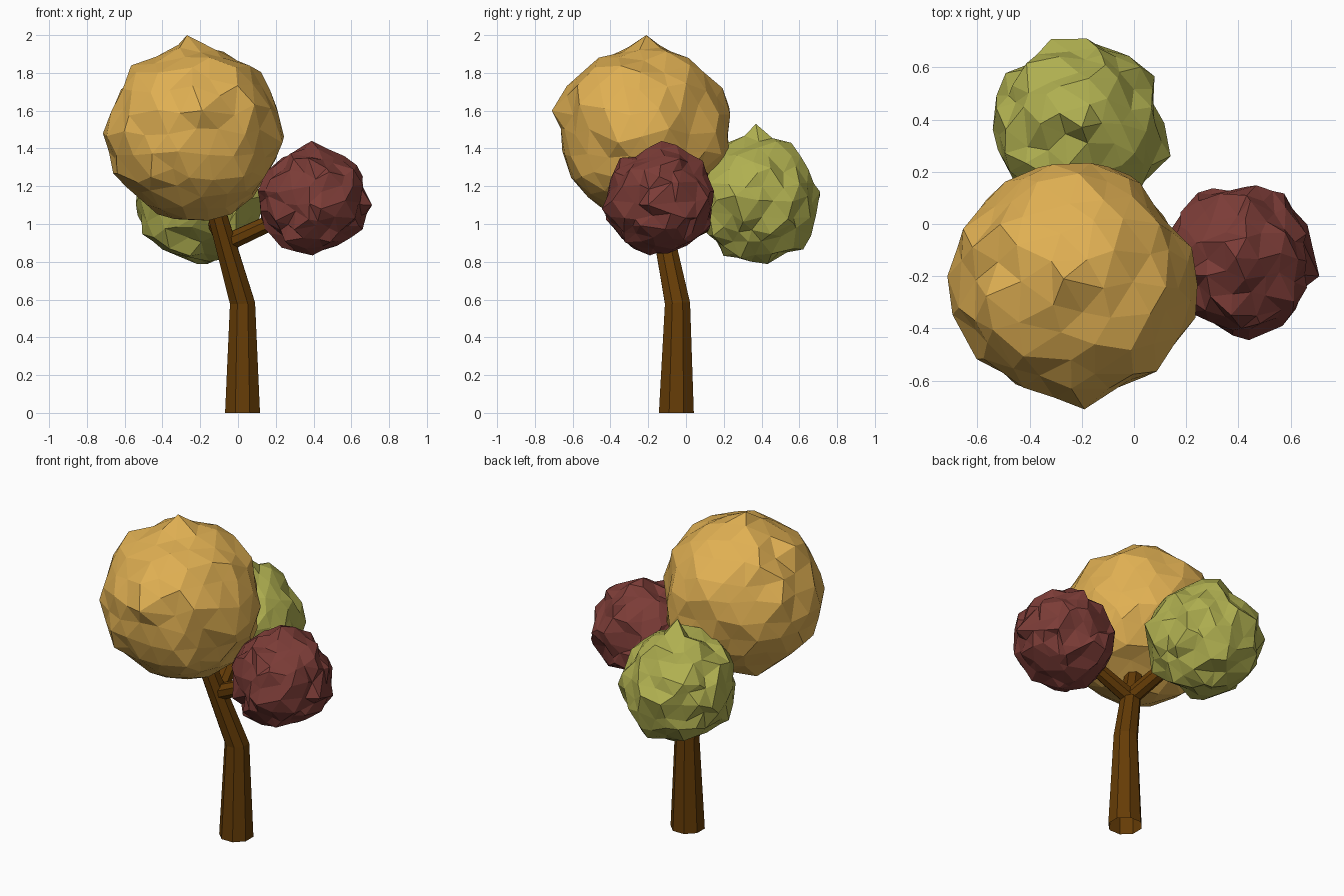
import bpy, bmesh, random
from math import cos, sin, pi
from mathutils import Vector

if "Cube" in bpy.data.objects:
    bpy.data.objects.remove(bpy.data.objects["Cube"])


def make_object(name, bm, color):
    bmesh.ops.recalc_face_normals(bm, faces=bm.faces)
    mesh = bpy.data.meshes.new(name)
    bm.to_mesh(mesh)
    bm.free()
    mat = bpy.data.materials.new(name + "_color")
    mat.diffuse_color = (*color, 1)
    mat.use_nodes = True
    mat.node_tree.nodes["Principled BSDF"].inputs["Base Color"].default_value = mat.diffuse_color
    mesh.materials.append(mat)
    obj = bpy.data.objects.new(name, mesh)
    bpy.context.collection.objects.link(obj)


def limb(name, path, sides=8):
    """Faceted tube through (point, radius, ring direction) stations, open at its start."""
    bm = bmesh.new()
    rings = []
    for point, radius, axis in path:
        turn = Vector((0, 0, 1)).rotation_difference(Vector(axis))
        ring = []
        for i in range(sides):
            a = 2 * pi * (i + 0.5) / sides
            ring.append(bm.verts.new(Vector(point) + turn @ Vector((cos(a), sin(a), 0)) * radius))
        rings.append(ring)
    for low, high in zip(rings, rings[1:]):
        for i in range(sides):
            j = (i + 1) % sides
            bm.faces.new((low[i], low[j], high[j], high[i]))
    bm.faces.new(rings[-1])
    make_object(name, bm, BROWN)


def foliage(name, center, radius, rough, color, spikes, seed):
    """Rough icosphere with a few vertices pulled out to the given tips."""
    rng = random.Random(seed)
    center = Vector(center)
    bm = bmesh.new()
    bmesh.ops.create_icosphere(bm, subdivisions=3, radius=radius)
    for v in bm.verts:
        jitter = Vector([rng.uniform(-1, 1) for _ in range(3)]) * rough
        v.co += center + jitter
    for tip in spikes:
        tip = Vector(tip)
        min(bm.verts, key=lambda v: (v.co - tip).length).co = tip
    make_object(name, bm, color)


BROWN = (0.13, 0.045, 0.002)

# Trunk with a bend, running up into the large crown
limb("trunk", [((0.024, -0.051, 0), 0.100, (0, 0, 1)),
               ((0.024, -0.045, 0.58), 0.072, (-0.05, -0.04, 1)),
               ((-0.096, -0.13, 1.0), 0.056, (-0.28, -0.2, 1)),
               ((-0.14, -0.16, 1.16), 0.050, (-0.28, -0.2, 1))])

# Side branches
for name, end in (("right_branch", (0.33, -0.13, 1.08)), ("back_branch", (-0.17, 0.30, 1.10))):
    start = Vector((-0.06, -0.105, 0.90))
    axis = Vector(end) - start
    limb(name, [(start, 0.050, axis), (end, 0.042, axis)])

# Foliage balls
foliage("large_crown", (-0.238, -0.226, 1.484), 0.457, 0.025, (0.74, 0.43, 0.085),
        [(-0.19, -0.71, 1.6), (-0.27, -0.21, 2.0), (-0.715, -0.2, 1.48), (0.235, -0.36, 1.43)], 4)
foliage("right_crown", (0.40, -0.135, 1.122), 0.283, 0.028, (0.20, 0.045, 0.038),
        [(0.44, -0.445, 1.08), (0.71, -0.2, 1.1), (0.39, -0.13, 1.44)], 7)
foliage("back_crown", (-0.212, 0.372, 1.125), 0.328, 0.027, (0.43, 0.43, 0.08),
        [(-0.18, 0.71, 1.17), (-0.2, 0.37, 1.53), (0.14, 0.26, 1.15)], 11)
